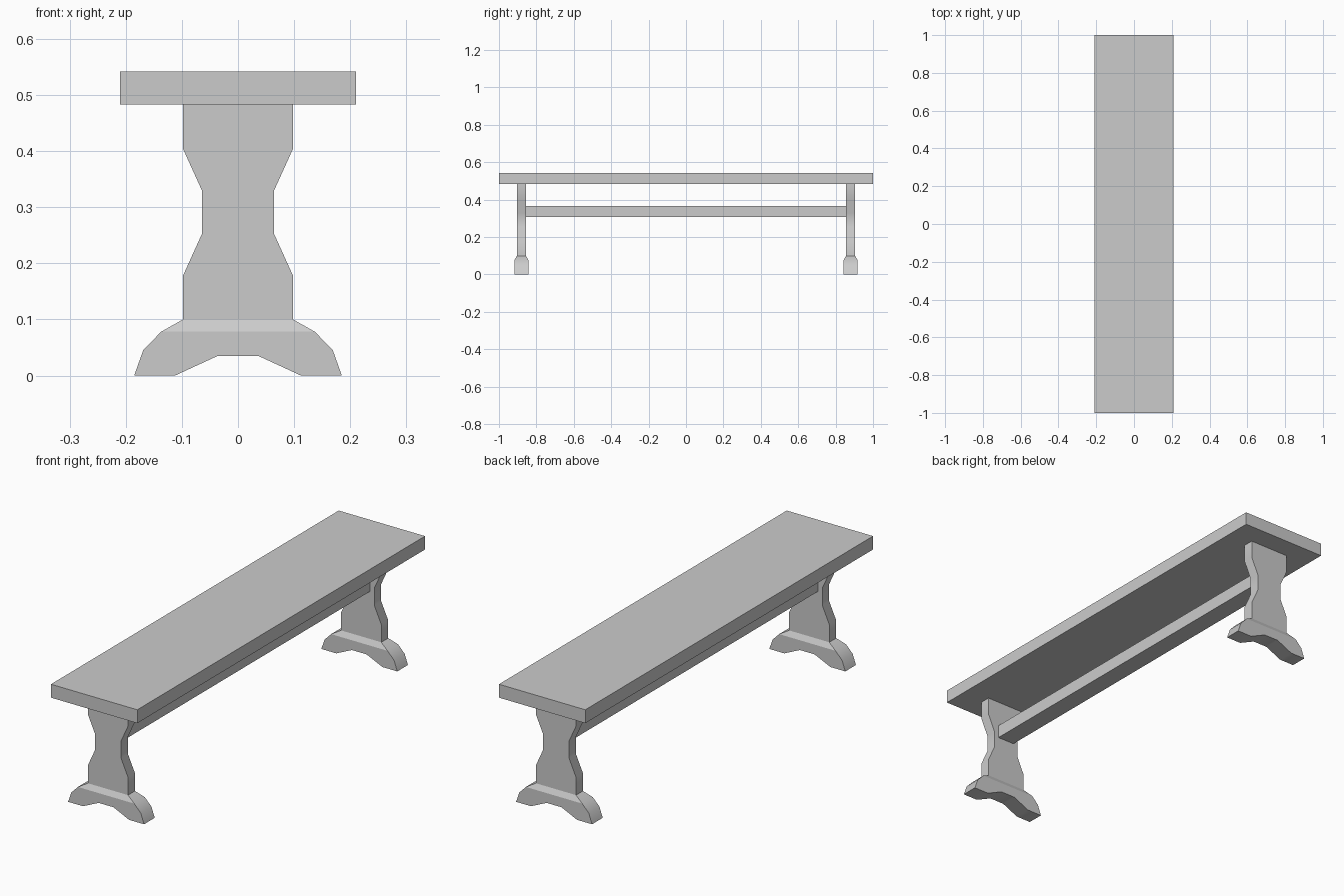
import bpy, bmesh

if "Cube" in bpy.data.objects:
    bpy.data.objects.remove(bpy.data.objects["Cube"])

LEG_Y = -0.88


def finish(name, bm, mirrored=False):
    """Turn a bmesh into an object, optionally mirrored to the other bench end."""
    bmesh.ops.recalc_face_normals(bm, faces=bm.faces)
    mesh = bpy.data.meshes.new(name)
    bm.to_mesh(mesh)
    bm.free()
    obj = bpy.data.objects.new(name, mesh)
    bpy.context.collection.objects.link(obj)
    if mirrored:
        mod = obj.modifiers.new("other_end", 'MIRROR')
        mod.use_axis = (False, True, False)
        bpy.ops.object.select_all(action='DESELECT')
        obj.select_set(True)
        bpy.context.view_layer.objects.active = obj
        bpy.ops.object.shade_smooth_by_angle(angle=0.49)
    return obj


def box(name, half_x, half_y, z0, z1):
    bm = bmesh.new()
    bmesh.ops.create_cube(bm, size=2)
    for v in bm.verts:
        v.co = (v.co.x * half_x, v.co.y * half_y, z1 if v.co.z > 0 else z0)
    return finish(name, bm)


def profile(name, half_outline, half_width_at):
    """Extrude a left-right symmetric XZ outline; thickness may vary with z."""
    outline = half_outline + [(-x, z) for x, z in reversed(half_outline)]
    bm = bmesh.new()
    front = [bm.verts.new((x, LEG_Y - half_width_at(z), z)) for x, z in outline]
    back = [bm.verts.new((x, LEG_Y + half_width_at(z), z)) for x, z in outline]
    n = len(outline)
    for i in range(n):
        j = (i + 1) % n
        bm.faces.new((front[i], front[j], back[j], back[i]))
    # Cap in flat pieces between matching left and right points
    for ring in (front, back):
        if name == "foot":
            bm.faces.new((ring[4], ring[5], ring[6], ring[7]))
            bm.faces.new(ring[:5] + ring[7:])
        else:
            bm.faces.new(ring)
    return finish(name, bm, mirrored=True)


# Seat plank and long stretcher between the posts
box("seat", 0.21, 1.0, 0.483, 0.542)
box("stretcher", 0.042, 0.856, 0.308, 0.367)

# Waisted posts
profile("post", [(0.098, 0.1), (0.098, 0.178), (0.064, 0.253), (0.064, 0.329),
                 (0.098, 0.404), (0.098, 0.483)], lambda z: 0.024)

# Arched feet with a chamfered top
profile("foot", [(0.036, 0.035), (0.112, 0.0), (0.185, 0.0), (0.169, 0.045),
                 (0.137, 0.078), (0.098, 0.1)],
        lambda z: 0.024 if z > 0.09 else 0.037)
